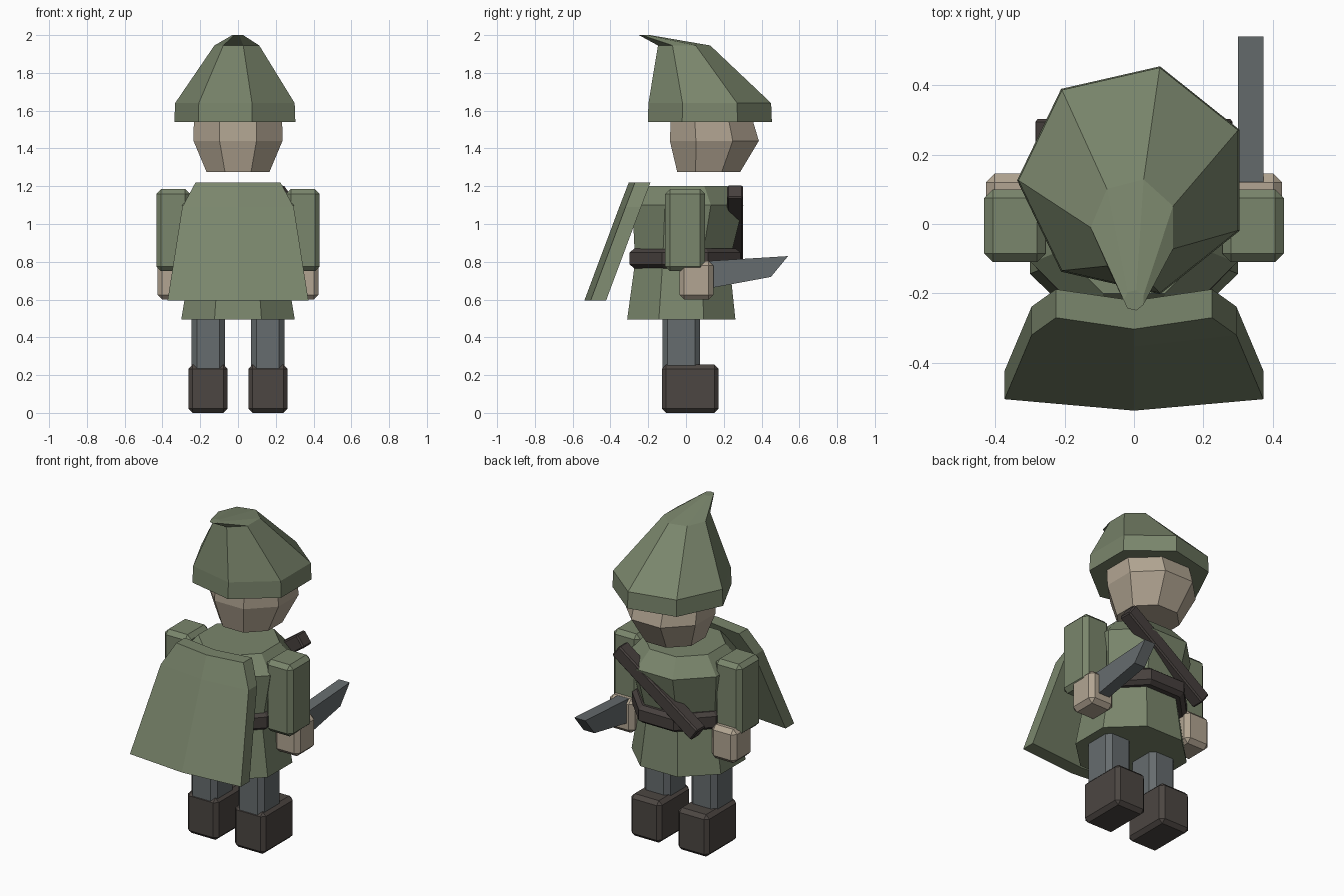
import bpy, bmesh, math
from mathutils import Vector

old = bpy.data.objects.get("Cube")
if old:
    bpy.data.objects.remove(old, do_unlink=True)


def material(name, rgb):
    m = bpy.data.materials.new(name)
    m.use_nodes = True
    m.diffuse_color = (*rgb, 1)
    m.node_tree.nodes["Principled BSDF"].inputs["Base Color"].default_value = (*rgb, 1)
    return m


GREEN = material("moss green cloth", (0.195, 0.238, 0.15))
SKIN = material("pale skin", (0.445, 0.376, 0.288))
GREY = material("slate grey", (0.133, 0.15, 0.156))
BOOT = material("dark brown boot", (0.072, 0.061, 0.054))
LEATHER = material("dark leather", (0.062, 0.051, 0.047))


def finish(name, bm, mat):
    bmesh.ops.recalc_face_normals(bm, faces=bm.faces)
    mesh = bpy.data.meshes.new(name)
    bm.to_mesh(mesh)
    bm.free()
    mesh.materials.append(mat)
    ob = bpy.data.objects.new(name, mesh)
    bpy.context.collection.objects.link(ob)
    return ob


def skin_rings(name, rings, mat):
    """Join equal-length rings of points into a capped solid."""
    bm = bmesh.new()
    loops = [[bm.verts.new(p) for p in ring] for ring in rings]
    n = len(loops[0])
    for a, b in zip(loops, loops[1:]):
        for i in range(n):
            j = (i + 1) % n
            bm.faces.new((a[i], a[j], b[j], b[i]))
    bm.faces.new(loops[0])
    bm.faces.new(loops[-1])
    return finish(name, bm, mat)


def loft(name, sides, turn, rows, mat):
    """Rows of (z, centre y, x radius, y radius)."""
    angles = [math.radians(turn) + math.tau * i / sides for i in range(sides)]
    return skin_rings(name, [[(rx * math.cos(a), cy + ry * math.sin(a), z)
                              for a in angles] for z, cy, rx, ry in rows], mat)


def box(name, lo, hi, bevel, mat):
    lo, hi = Vector(lo), Vector(hi)
    bm = bmesh.new()
    bmesh.ops.create_cube(bm, size=1)
    for v in bm.verts:
        v.co = (lo + hi) / 2 + v.co * (hi - lo)
    bmesh.ops.bevel(bm, geom=bm.edges[:], offset=bevel, segments=1, affect='EDGES')
    return finish(name, bm, mat)


# Hat: seven-sided brim and crown, bending back to a small point
loft("hat", 7, 180, [(1.54, 0.126, 0.337, 0.337), (1.64, 0.126, 0.333, 0.333),
                     (1.945, -0.01, 0.125, 0.142), (2.0, -0.22, 0.03, 0.03)], GREEN)

# Head
loft("head", 8, 22.5, [(1.275, 0.12, 0.18, 0.18), (1.44, 0.15, 0.255, 0.255),
                       (1.6, 0.13, 0.252, 0.225)], SKIN)

# Tunic and belt
loft("tunic", 8, 22.5, [(0.495, -0.025, 0.325, 0.31), (0.8, -0.02, 0.27, 0.27),
                        (1.1, 0.01, 0.32, 0.318), (1.2, 0.01, 0.23, 0.228)], GREEN)
loft("belt", 8, 22.5, [(0.765, -0.005, 0.28, 0.29), (0.785, -0.005, 0.305, 0.317),
                       (0.85, -0.005, 0.305, 0.317), (0.87, -0.005, 0.28, 0.29)], LEATHER)

# Chest strap, running diagonally from shoulder to hip
strap = box("chest_strap", (-0.325, -0.042, -0.042), (0.325, 0.042, 0.042), 0.008, LEATHER)
strap.location = (0, 0.26, 0.985)
strap.rotation_euler = (0, -math.atan2(0.37, 0.52), 0)

# Arms, hands, legs and boots, one set on each side
for side, s in (("left", 1), ("right", -1)):
    def pair(part, x0, x1, y, z, bevel, mat):
        a, b = sorted((s * x0, s * x1))
        box(f"{side}_{part}", (a, y[0], z[0]), (b, y[1], z[1]), bevel, mat)

    pair("arm", 0.255, 0.432, (-0.11, 0.1), (0.75, 1.185), 0.025, GREEN)
    pair("hand", 0.26, 0.427, (-0.035, 0.145), (0.6, 0.805), 0.025, SKIN)
    pair("leg", 0.07, 0.245, (-0.125, 0.075), (0.2, 0.6), 0.028, GREY)
    pair("boot", 0.055, 0.262, (-0.128, 0.172), (0, 0.255), 0.022, BOOT)

# Blade: a slanted profile extruded across x
blade = [(0.1, 0.803), (0.54, 0.83), (0.45, 0.72), (0.1, 0.655)]
skin_rings("blade", [[(x, y, z) for y, z in blade] for x in (0.3, 0.373)], GREY)

# Cape: thick sheet flaring backwards, creased down the middle
rings = []
for z, half, y in ((1.22, 0.225, -0.27), (1.09, 0.295, -0.32), (0.595, 0.373, -0.505)):
    outer = [(-half, y, z), (0, y - 0.033, z), (half, y, z)]
    rings.append(outer + [(x, py + 0.082, z) for x, py, z in reversed(outer)])
skin_rings("cape", rings, GREEN)
